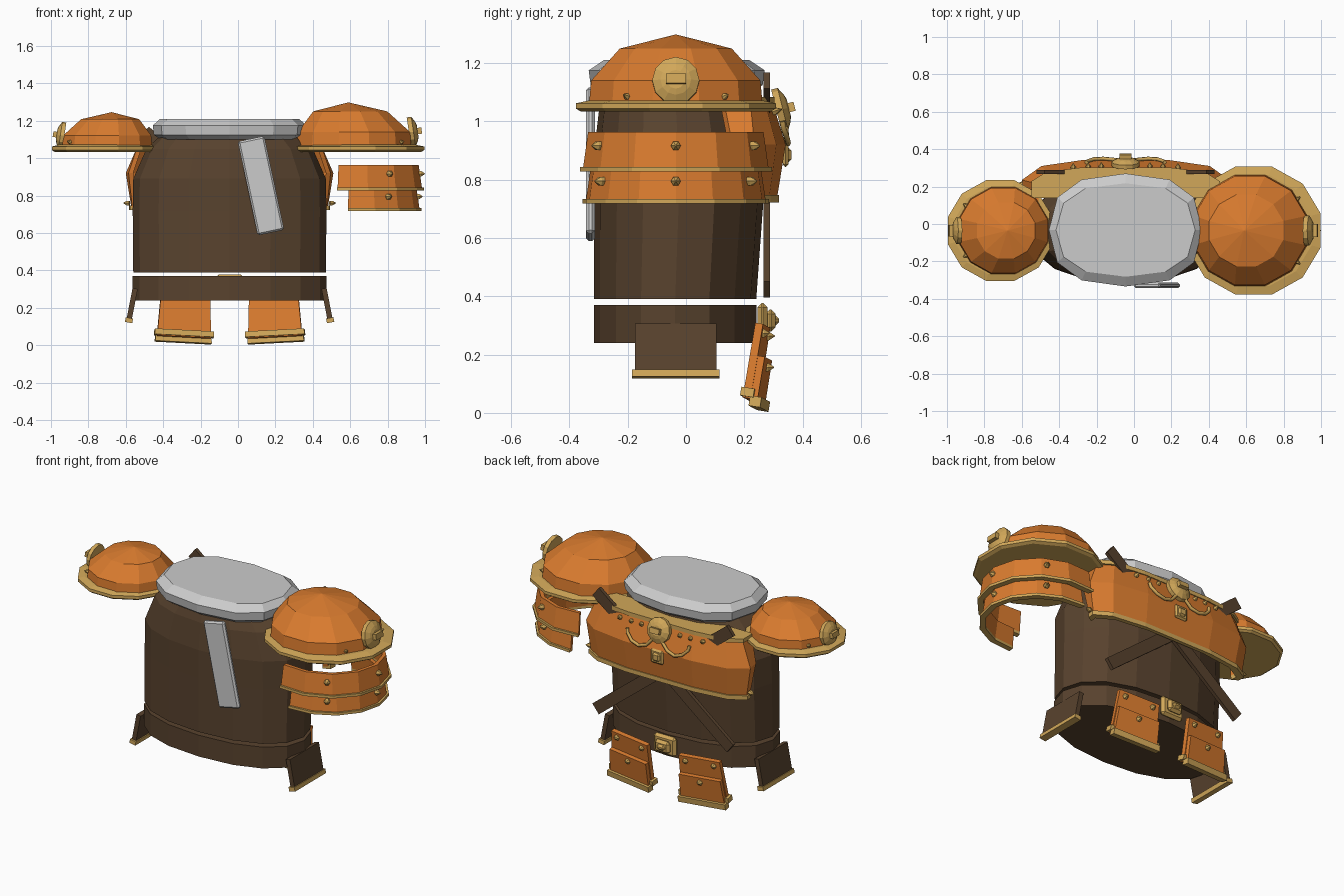
import bpy, bmesh
from math import cos, sin, radians, pi, copysign
from mathutils import Matrix, Vector

if "Cube" in bpy.data.objects:
    bpy.data.objects.remove(bpy.data.objects["Cube"])


def material(name, rgb):
    m = bpy.data.materials.new(name)
    m.use_nodes = True
    m.diffuse_color = (*rgb, 1)
    m.node_tree.nodes["Principled BSDF"].inputs["Base Color"].default_value = (*rgb, 1)
    return m


ORANGE = material("orange_plate", (0.70, 0.20, 0.028))
GOLD = material("gold_trim", (0.64, 0.39, 0.10))
BROWN = material("brown_leather", (0.098, 0.055, 0.027))
GREY = material("grey_cloth", (0.60, 0.60, 0.60))
XC, YC = -0.045, -0.035     # centre of the body
I = Matrix.Identity(4)


def loft(name, rings, mat, matrix=I):
    """Solid skinned through rings of equal point count, capped at both ends."""
    bm = bmesh.new()
    rows = [[bm.verts.new(p) for p in ring] for ring in rings]
    n = len(rows[0])
    for a, b in zip(rows, rows[1:]):
        for i in range(n):
            j = (i + 1) % n
            bm.faces.new((a[i], a[j], b[j], b[i]))
    for cap in (rows[0], rows[-1]):
        bm.faces.new(cap)
    bmesh.ops.remove_doubles(bm, verts=bm.verts, dist=0.0001)
    bmesh.ops.recalc_face_normals(bm, faces=bm.faces)
    me = bpy.data.meshes.new(name)
    bm.to_mesh(me)
    bm.free()
    me.materials.append(mat)
    ob = bpy.data.objects.new(name, me)
    ob.matrix_world = matrix
    bpy.context.collection.objects.link(ob)
    return ob


def oval(cx, cy, z, rx, ry, n, power=1.0, turn=0.0):
    pts = []
    for i in range(n):
        a = 2 * pi * i / n + turn
        c, s = cos(a), sin(a)
        pts.append((cx + rx * copysign(abs(c) ** power, c),
                    cy + ry * copysign(abs(s) ** power, s), z))
    return pts


def box(name, size, mat, matrix=I, bevel=0.0):
    x, y, z = (v / 2 for v in size)
    rings = [[(-x, -y, h), (x, -y, h), (x, y, h), (-x, y, h)] for h in (-z, z)]
    ob = loft(name, rings, mat, matrix)
    if bevel:
        mod = ob.modifiers.new("chamfer", "BEVEL")
        mod.width, mod.segments = bevel, 1
    return ob


def facing(loc, direction):
    """Frame at loc whose z axis points along direction."""
    return Matrix.Translation(loc) @ Vector(direction).to_track_quat('Z', 'Y').to_matrix().to_4x4()


def stud(loc, direction, r=0.017):
    loft("stud", [oval(0, 0, -0.01, r, r, 6), oval(0, 0, 0.004, r, r, 6),
                  oval(0, 0, 0.024, 0.002, 0.002, 6)], GOLD, facing(loc, direction))


def medallion(name, loc, direction, r):
    m = facing(loc, direction)
    loft(name, [oval(0, 0, z * r, k * r, k * r, 12)
                for z, k in ((-0.2, 1), (0.1, 1), (0.3, 0.65), (0.38, 0.4))], GOLD, m)
    box(name + "_hub", (0.85 * r, 0.42 * r, 0.4 * r), GOLD, m @ Matrix.Translation((0, 0, 0.45 * r)))


# Torso, belt and padded collar
loft("torso", [oval(XC, y, z, rx, ry, 16, 0.9) for z, rx, ry, y in (
    (0.39, 0.515, 0.278, -0.037), (0.72, 0.518, 0.29, -0.025), (0.89, 0.515, 0.29, -0.026),
    (1.05, 0.445, 0.262, YC), (1.12, 0.37, 0.24, YC))], BROWN)
loft("belt", [oval(XC, -0.037, z, 0.518, 0.278, 16, 0.9) for z in (0.24, 0.37)], BROWN)
loft("collar", [oval(XC, -0.032, z, rx, ry, 12, 0.8) for z, rx, ry in (
    (1.10, 0.37, 0.26), (1.125, 0.405, 0.295), (1.175, 0.41, 0.302), (1.21, 0.372, 0.25))], GREY)

# Cloth strip hanging on one face
box("cloth_strip", (0.145, 0.03, 0.513), GREY,
    Matrix.Translation((0.123, -0.328, 0.853)) @ Matrix.Rotation(radians(-12), 4, 'Y'), 0.01)

# Crossed straps
for s in (1, -1):
    box("cross_strap", (1.157, 0.022, 0.07), BROWN,
        Matrix.Translation((XC, 0.2775, 0.782)) @ Matrix.Rotation(s * radians(38.3), 4, 'Y'))


# Breastplate: a bent shell wrapping one face of the torso
def half_outline(half, z, grow=0.0):
    right = [(x + grow, y + grow * 0.6, z) for x, y in half]
    return [(XC + x, y, z) for x, y, z in right] + [(XC - x, y, z) for x, y, z in reversed(right)]


def shell_ring(half, z, grow=0.0, thick=0.025):
    return half_outline(half, z, grow) + half_outline(half, z, -thick)[::-1]


TOP = [(0.49, 0.13), (0.49, 0.22), (0.41, 0.27), (0.21, 0.295)]
MID = [(0.54, 0.16), (0.555, 0.235), (0.45, 0.31), (0.23, 0.342)]
LOW = [(0.52, 0.19), (0.525, 0.23), (0.43, 0.285), (0.22, 0.312)]
loft("breastplate", [shell_ring(LOW, 0.735), shell_ring(MID, 0.92), shell_ring(TOP, 1.07)], ORANGE)
loft("breastplate_hem", [shell_ring(LOW, z, 0.012) for z in (0.722, 0.748)], GOLD)
loft("breastplate_shelf", [half_outline(TOP, z, 0.014) for z in (1.06, 1.084)], GOLD)
medallion("chest_medallion", (XC, 0.325, 1.04), (0, 1, 0.25), 0.075)
for size, y in ((0.085, 0.342), (0.05, 0.352)):
    box("chest_buckle", (size, 0.02, size), GOLD, Matrix.Translation((XC, y, 0.885)), 0.012)

# Scroll ornaments and studs on the breastplate
for s in (1, -1):
    cu = bpy.data.curves.new("scroll", 'CURVE')
    cu.dimensions = '3D'
    cu.bevel_depth, cu.bevel_resolution = 0.010, 1
    cu.use_fill_caps = True
    path = [(0.03, 0.34, 0.985), (0.07, 0.345, 0.94), (0.12, 0.35, 0.925),
            (0.17, 0.347, 0.94), (0.205, 0.335, 0.975), (0.21, 0.33, 1.0)]
    sp = cu.splines.new('POLY')
    sp.points.add(len(path) - 1)
    for p, (x, y, z) in zip(sp.points, path):
        p.co = (XC + s * x, y, z, 1)
    ob = bpy.data.objects.new("scroll_ornament", cu)
    cu.materials.append(GOLD)
    bpy.context.collection.objects.link(ob)
    for x in (0.13, 0.2, 0.28):
        stud((XC + s * x, 0.31 - x * 0.03, 1.035), (0, 1, 0.3), 0.014)
    stud((XC + s * 0.545, 0.215, 0.76), (s, 0.3, 0), 0.014)


# Shoulder domes on flat flared rims
def shoulder(name, s, x, k):
    z0 = 1.055
    loft(name + "_rim", [oval(x, YC, z, r * k, r * k * 0.96, 12, 1, pi / 12)
                         for z, r in ((1.034, 0.352), (1.044, 0.37), (1.062, 0.37), (1.072, 0.32))], GOLD)
    loft(name + "_dome", [oval(x - s * (0.02 + d) * k, YC, z0 + h * k, r * k, r * k * 0.97, 12, 1, pi / 12)
                          for h, r, d in ((0, 0.318, 0), (0.085, 0.31, 0), (0.195, 0.205, 0.02),
                                          (0.243, 0.001, 0.03))], ORANGE)
    medallion(name + "_medallion", (x + s * 0.29 * k, YC, 1.055 + 0.085 * k), (s, 0, 0.15), 0.09 * k ** 0.5 * 0.9)
    for a in (-35, 35):
        a = radians(a)
        stud((x + s * 0.28 * k * cos(a), YC + 0.29 * k * sin(a), z0 + 0.03), (s * cos(a), sin(a), 0.3), 0.012)


shoulder("large_shoulder", 1, 0.64, 1.0)
shoulder("small_shoulder", -1, -0.715, 0.785)


# Curved arm bands under the large shoulder
def arc_ring(z, rx, ry, sweep, thick=0.022):
    steps = [radians(-sweep + 2 * sweep * i / 8) for i in range(9)]
    arc = lambda d: [(0.63 + (rx - d) * cos(a), YC + (ry - d) * sin(a), z) for a in steps]
    return arc(0) + arc(thick)[::-1]


for name, z0, z1, lo, hi, sweep in (("upper_arm_band", 0.83, 0.963, 0.325, 0.306, 106),
                                    ("lower_arm_band", 0.72, 0.835, 0.312, 0.295, 97)):
    rx = 0.03
    loft(name, [arc_ring(z0, lo + rx, lo, sweep), arc_ring(z1, hi + rx, hi, sweep)], ORANGE)
    loft(name + "_hem", [arc_ring(z, lo + rx + 0.01, lo + 0.01, sweep, 0.034)
                         for z in (z0 - 0.002, z0 + 0.014)], GOLD)
    for a in (-58, 0, 58):
        a, r = radians(a), (lo + hi) / 2
        stud((0.63 + (r + rx) * cos(a), YC + r * sin(a), z0 * 0.35 + z1 * 0.65), (cos(a), sin(a), 0))

# Side flaps with hems
for s in (1, -1):
    m = (Matrix.Translation((XC + s * 0.522, YC, 0.215)) @ Matrix.Rotation(s * radians(-11), 4, 'Y'))
    box("side_flap", (0.028, 0.28, 0.18), BROWN, m)
    box("side_flap_hem", (0.04, 0.3, 0.025), GOLD, m @ Matrix.Translation((0, 0, -0.083)))


# Hip plates: tapered plate, raised lower plate, hems and studs
def slab(name, y0, y1, z0, z1, w0, w1, mat, m):
    loft(name, [[(-w, y0, z), (w, y0, z), (w, y1, z), (-w, y1, z)]
                for z, w in ((z0, w0), (z1, w1))], mat, m)


for s in (1, -1):
    m = (Matrix.Translation((XC + s * 0.235, 0.265, 0.3)) @ Matrix.Rotation(s * radians(-6), 4, 'Z')
         @ Matrix.Rotation(radians(-9), 4, 'X') @ Matrix.Rotation(s * radians(-3), 4, 'Y'))
    slab("hip_plate", -0.015, 0.012, -0.26, 0, 0.145, 0.13, ORANGE, m)
    slab("hip_plate_hem", -0.024, 0.022, -0.255, -0.225, 0.16, 0.158, GOLD, m)
    slab("hip_overlay", 0.012, 0.036, -0.27, -0.11, 0.14, 0.132, ORANGE, m)
    slab("hip_overlay_hem", 0.01, 0.05, -0.285, -0.25, 0.152, 0.15, GOLD, m)
    for x, y, z in ((-0.09, 0.012, -0.03), (0.09, 0.012, -0.03), (0, 0.036, -0.14)):
        stud(m @ Vector((x, y, z)), (0, 1, 0))

# Belt buckle
for w, h, y in ((0.15, 0.12, 0.262), (0.1, 0.075, 0.29), (0.06, 0.04, 0.302)):
    box("belt_buckle", (w, 0.035, h), GOLD, Matrix.Translation((XC, y, 0.317)), 0.015)
